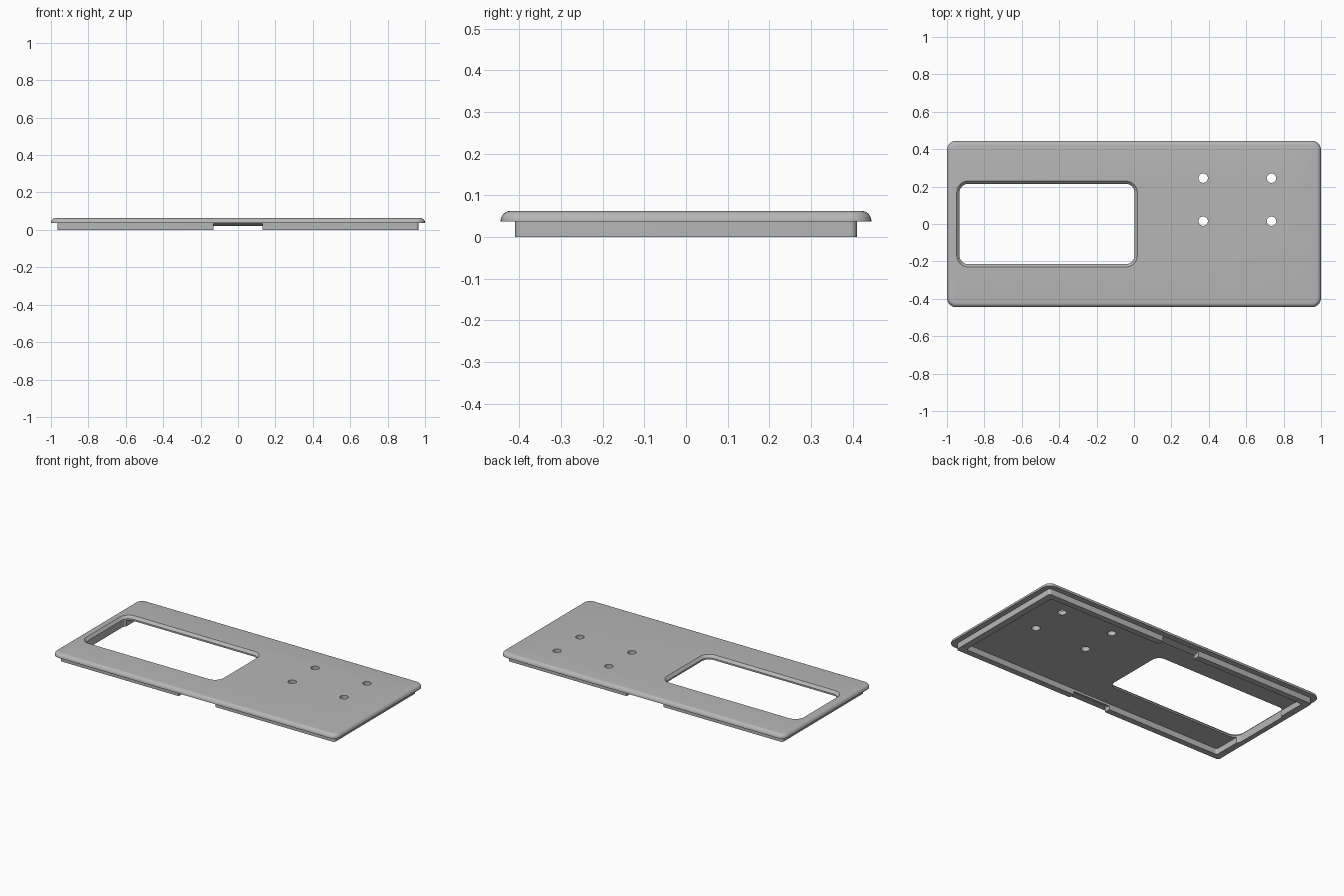
import bpy
import bmesh
from math import sin, cos, pi

cube = bpy.data.objects.get("Cube")
if cube:
    bpy.data.objects.remove(cube, do_unlink=True)

grey = bpy.data.materials.new("plain grey")
grey.use_nodes = True
colour = (0.47, 0.47, 0.47, 1)
grey.diffuse_color = colour
grey.node_tree.nodes["Principled BSDF"].inputs["Base Color"].default_value = colour


def finish(name, bm):
    bmesh.ops.recalc_face_normals(bm, faces=bm.faces)
    mesh = bpy.data.meshes.new(name)
    bm.to_mesh(mesh)
    bm.free()
    mesh.materials.append(grey)
    obj = bpy.data.objects.new(name, mesh)
    bpy.context.collection.objects.link(obj)
    return obj


def rounded_loop(cx, cy, hx, hy, r, steps=8):
    """Corner arcs of a rounded rectangle, counter-clockwise."""
    points = []
    for quarter, (sx, sy) in enumerate([(1, 1), (-1, 1), (-1, -1), (1, -1)]):
        for i in range(steps + 1):
            a = (quarter + i / steps) * pi / 2
            points.append((cx + sx * (hx - r) + r * cos(a),
                           cy + sy * (hy - r) + r * sin(a)))
    return points


def loft(name, cx, cy, hx, hy, r, profile):
    """Solid made of stacked rounded rectangles; profile is (inset, z)."""
    bm = bmesh.new()
    rings = []
    for inset, z in profile:
        loop = rounded_loop(cx, cy, hx - inset, hy - inset, max(r - inset, 0.015))
        rings.append([bm.verts.new((x, y, z)) for x, y in loop])
    n = len(rings[0])
    for low, high in zip(rings, rings[1:]):
        for i in range(n):
            j = (i + 1) % n
            bm.faces.new((low[i], low[j], high[j], high[i]))
    bm.faces.new(rings[0][::-1])
    bm.faces.new(rings[-1])
    return finish(name, bm)


def notch(side):
    """Slot through a long rim wall with a sloping ceiling."""
    section = [(0.5, -0.1), (0.5, 0.0365), (0.415, 0.0365), (0.36, 0.018), (0.36, -0.1)]
    bm = bmesh.new()
    face = bm.faces.new([bm.verts.new((-0.13, side * y, z)) for y, z in section])
    result = bmesh.ops.extrude_face_region(bm, geom=[face])
    moved = [v for v in result["geom"] if isinstance(v, bmesh.types.BMVert)]
    bmesh.ops.translate(bm, verts=moved, vec=(0.26, 0, 0))
    return finish("notch_cutter", bm)


def hole(x, y):
    bm = bmesh.new()
    bmesh.ops.create_cone(bm, cap_ends=True, segments=32, radius1=0.025,
                          radius2=0.025, depth=0.4)
    bmesh.ops.translate(bm, verts=bm.verts, vec=(x, y, 0))
    return finish("hole_cutter", bm)


# Cover plate with rounded top edge, standing on a set-back rim
lip, top, fillet = 0.037, 0.063, 0.024
profile = [(0.035, 0), (0.035, lip), (0, lip)]
for i in range(9):
    a = i / 8 * pi / 2
    profile.append((fillet * (1 - cos(a)), top - fillet + fillet * sin(a)))
cover = loft("cover_plate", 0, 0, 1, 0.445, 0.05, profile)

# Hollow underside, bevelled window, edge notches and screw holes
cutters = [
    loft("pocket_cutter", 0, 0, 0.922, 0.372, 0.015, [(0, -0.1), (0, lip)]),
    loft("window_cutter", -0.465, 0, 0.483, 0.23, 0.062,
         [(0.015, -0.1), (0.015, top - 0.016), (0, top), (0, 0.1)]),
    notch(-1),
    notch(1),
]
cutters += [hole(x, y) for x in (0.37, 0.735) for y in (0.015, 0.245)]

bpy.ops.object.select_all(action="DESELECT")
bpy.context.view_layer.objects.active = cover
cover.select_set(True)
for cutter in cutters:
    cutter.hide_render = True
    mod = cover.modifiers.new("cut", "BOOLEAN")
    mod.operation = "DIFFERENCE"
    mod.solver = "EXACT"
    mod.object = cutter
    bpy.ops.object.modifier_apply(modifier=mod.name)
    bpy.data.objects.remove(cutter, do_unlink=True)

bpy.ops.object.shade_smooth_by_angle(angle=pi / 6)
